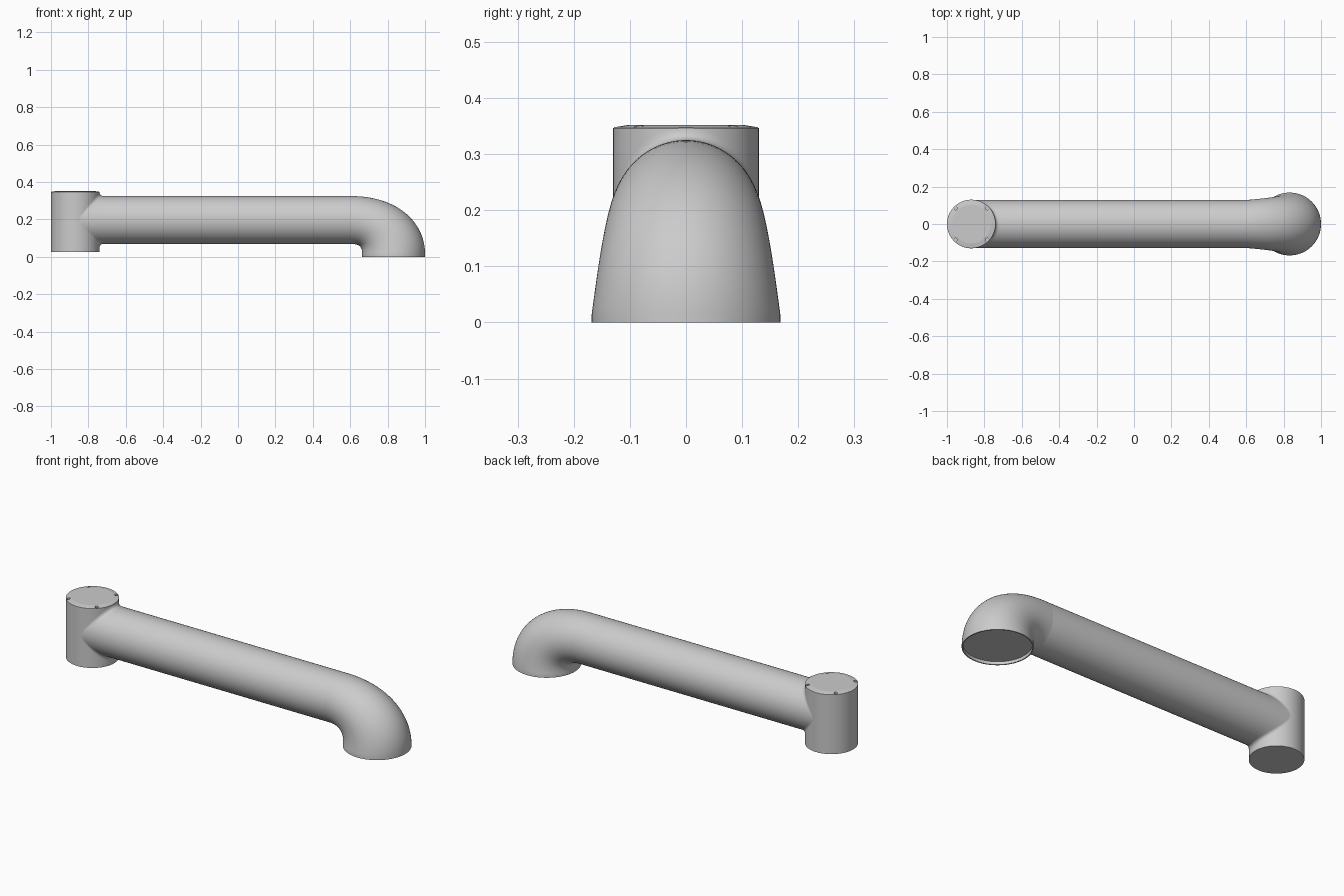
import bpy, bmesh, math
from mathutils import Vector

cube = bpy.data.objects.get("Cube")
if cube:
    bpy.data.objects.remove(cube, do_unlink=True)

SIDES = 96
POST_X, POST_R = -0.87, 0.13
TUBE_Z, TUBE_R = 0.197, 0.128
ELBOW_X, BASE_R = 0.832, 0.168

grey = bpy.data.materials.new("light grey")
grey.use_nodes = True
grey.diffuse_color = (0.6, 0.6, 0.6, 1)
grey.node_tree.nodes["Principled BSDF"].inputs["Base Color"].default_value = (0.6, 0.6, 0.6, 1)

ANGLES = [2 * math.pi * i / SIDES for i in range(SIDES)]


def bezier(points, t):
    """Point on a curve of any degree."""
    pts = [Vector(p) for p in points]
    while len(pts) > 1:
        pts = [a.lerp(b, t) for a, b in zip(pts, pts[1:])]
    return pts[0]


def loft(name, rings, cap_start=False, cap_end=False):
    """Skin a row of rings with equal point counts."""
    bm = bmesh.new()
    rows = [[bm.verts.new(p) for p in ring] for ring in rings]
    for a, b in zip(rows, rows[1:]):
        for i in range(len(a)):
            j = (i + 1) % len(a)
            bm.faces.new((a[i], a[j], b[j], b[i]))
    if cap_start:
        bm.faces.new(rows[0][::-1])
    if cap_end:
        bm.faces.new(rows[-1])
    mesh = bpy.data.meshes.new(name)
    bm.to_mesh(mesh)
    bm.free()
    obj = bpy.data.objects.new(name, mesh)
    bpy.context.collection.objects.link(obj)
    mesh.materials.append(grey)
    return obj


def flat_ring(x, y, z, r, angles=ANGLES):
    return [Vector((x + r * math.cos(a), y + r * math.sin(a), z)) for a in angles]


def smooth(obj, angle=30):
    bpy.ops.object.select_all(action='DESELECT')
    obj.select_set(True)
    bpy.context.view_layer.objects.active = obj
    bpy.ops.object.shade_smooth_by_angle(angle=math.radians(angle))


# Upright post with a slightly sloped lid rim
profile = [(POST_R, 0.025), (POST_R, 0.346), (0.127, 0.348), (0.103, 0.352)]
post = loft("joint_post", [flat_ring(POST_X, 0, z, r) for r, z in profile], True, True)

# Four small screw recesses in the lid rim
for k in range(4):
    a = math.pi / 4 + k * math.pi / 2
    cx, cy = POST_X + 0.119 * math.cos(a), 0.119 * math.sin(a)
    cutter = loft("screw_cutter", [flat_ring(cx, cy, z, 0.009, ANGLES[::6])
                                   for z in (0.341, 0.37)], True, True)
    cutter.hide_render = True
    mod = post.modifiers.new("screw_recess", 'BOOLEAN')
    mod.operation, mod.solver, mod.object = 'DIFFERENCE', 'EXACT', cutter
    bpy.context.view_layer.objects.active = post
    bpy.ops.object.modifier_apply(modifier=mod.name)
    bpy.data.objects.remove(cutter, do_unlink=True)
smooth(post, 8)


# Filleted collar where the tube meets the post
def collar_point(a, t, fillet=0.022):
    y, s = TUBE_R * math.cos(a), math.sin(a)
    z = TUBE_Z + TUBE_R * s
    x = POST_X + math.sqrt(POST_R ** 2 - y * y)
    return bezier([(x, y, z + fillet * s), (x, y, z), (x + fillet * abs(s), y, z)], t)


def tube_ring(x):
    return [Vector((x, TUBE_R * math.cos(a), TUBE_Z + TUBE_R * math.sin(a))) for a in ANGLES]


STEPS = 8
rings = [[collar_point(a, i / STEPS) for a in ANGLES] for i in range(STEPS + 1)]
smooth(loft("post_collar", rings + [tube_ring(-0.71)]))

# Straight arm tube
smooth(loft("arm_tube", [tube_ring(-0.71), tube_ring(0.6)]))

# Elbow that widens as it turns down, ending in a recessed base
OUTER = [(0.6, 0.325), (0.86, 0.325), (1.0, 0.18), (1.0, 0.015)]
INNER = [(0.6, 0.069), (0.65, 0.069), (0.664, 0.055), (0.664, 0.015)]


def elbow_ring(t):
    o, i = bezier(OUTER, t), bezier(INNER, t)
    mid, half = (o + i) / 2, (o - i) / 2
    w = TUBE_R + (BASE_R - TUBE_R) * t
    return [Vector((mid.x + half.x * math.sin(a), w * math.cos(a),
                    mid.y + half.y * math.sin(a))) for a in ANGLES]


def base_ring(r, z):
    return [Vector((ELBOW_X + r * math.sin(a), r * math.cos(a), z)) for a in ANGLES]


rings = [elbow_ring(i / 32) for i in range(33)]
rings += [base_ring(BASE_R, 0), base_ring(0.162, 0), base_ring(0.162, 0.016)]
smooth(loft("elbow", rings, False, True))

# Make every surface face outward
for obj in bpy.context.collection.objects:
    if obj.type == 'MESH' and obj.name in ("joint_post", "post_collar", "arm_tube", "elbow"):
        bm = bmesh.new()
        bm.from_mesh(obj.data)
        bmesh.ops.recalc_face_normals(bm, faces=bm.faces)
        bm.to_mesh(obj.data)
        bm.free()
